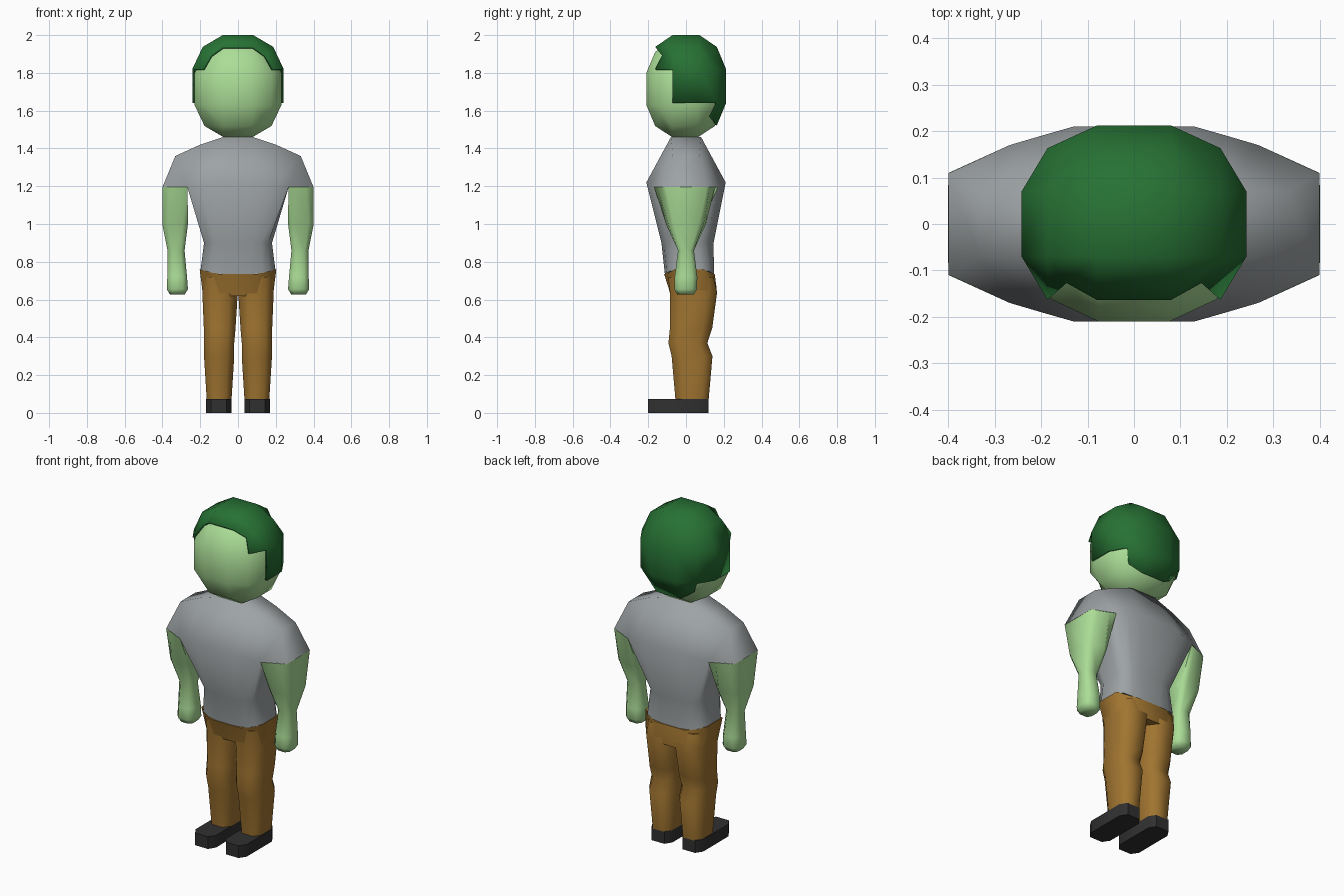
import bpy, bmesh, math

if "Cube" in bpy.data.objects:
    bpy.data.objects.remove(bpy.data.objects["Cube"])


def material(name, rgb):
    m = bpy.data.materials.new(name)
    m.diffuse_color = (*rgb, 1)
    m.use_nodes = True
    m.node_tree.nodes["Principled BSDF"].inputs["Base Color"].default_value = m.diffuse_color
    return m


SKIN = material("green skin", (0.41, 0.73, 0.31))
HAIR = material("dark green hair", (0.02, 0.165, 0.034))
SHIRT = material("grey shirt", (0.34, 0.365, 0.375))
PANTS = material("brown trousers", (0.35, 0.175, 0.03))
SHOE = material("black shoe", (0.03, 0.03, 0.031))


def finish(bm, name, mat, angle=70):
    bmesh.ops.recalc_face_normals(bm, faces=bm.faces)
    me = bpy.data.meshes.new(name)
    bm.to_mesh(me)
    bm.free()
    me.materials.append(mat)
    ob = bpy.data.objects.new(name, me)
    bpy.context.collection.objects.link(ob)
    bpy.ops.object.select_all(action='DESELECT')
    ob.select_set(True)
    bpy.context.view_layer.objects.active = ob
    bpy.ops.object.shade_smooth_by_angle(angle=math.radians(angle))
    return ob


def loft(name, mat, rings, side=1, angle=70):
    """Skin rings of (cx, cy, skew, quarter points (x, y, z)); skew narrows the outer side."""
    bm = bmesh.new()
    loops = []
    for cx, cy, skew, pts in rings:
        hx = max(p[0] for p in pts)
        quads = [(1, 1, pts), (-1, 1, pts[::-1]), (-1, -1, pts), (1, -1, pts[::-1])]
        loops.append([bm.verts.new((side * (cx + sx * x), cy + sy * y * (1 - skew * sx * x / hx), z))
                      for sx, sy, q in quads for x, y, z in q])
    n = len(loops[0])
    for a, b in zip(loops, loops[1:]):
        for i in range(n):
            j = (i + 1) % n
            bm.faces.new((a[i], a[j], b[j], b[i]))
    # Ends are closed by strips running from back to front
    for r in (loops[0], loops[-1]):
        for i in range(n // 2 - 1):
            bm.faces.new((r[i], r[i + 1], r[n - 2 - i], r[n - 1 - i]))
    bmesh.ops.remove_doubles(bm, verts=bm.verts, dist=0.0005)
    return finish(bm, name, mat, angle)


def octagon(z, cx, cy, hx, hy, c=0.55):
    return (cx, cy, 0, [(hx, hy * c, z), (hx * c, hy, z)])


def round_cube(name, mat, centre, half, keep=None):
    """A cube cut 3 x 3 per side and rounded; keep(cell centre) drops unwanted cells."""
    bm = bmesh.new()
    bmesh.ops.create_cube(bm, size=2)
    bmesh.ops.subdivide_edges(bm, edges=bm.edges[:], cuts=2, use_grid_fill=True)
    if keep:
        drop = [f for f in bm.faces if not keep(*f.calc_center_median())]
        bmesh.ops.delete(bm, geom=drop, context='FACES')
    for v in bm.verts:
        extremes = sum(abs(c) > 0.9 for c in v.co)
        r = {1: 1.0, 2: 0.77, 3: 0.6}[extremes]
        for k in range(3):
            u = math.copysign(r, v.co[k]) if abs(v.co[k]) > 0.9 else v.co[k]
            v.co[k] = centre[k] + u * half[k]
    return finish(bm, name, mat, 80)


# Head
round_cube("head", SKIN, (0, -0.005, 1.715), (0.23, 0.205, 0.255))


# Hair: open at the face and below, with sideburns
def hair_cell(x, y, z):
    if y < -0.9 or z < -0.9:
        return False
    if abs(x) > 0.9:
        return z > 0.4 or (z > -0.4 and y > -0.4)
    return True


hair = round_cube("hair", HAIR, (0, 0, 1.73), (0.242, 0.212, 0.27), hair_cell)
shell = hair.modifiers.new("thickness", 'SOLIDIFY')
shell.thickness = 0.012
shell.offset = -1

# Shirt: hem, waist, armpit, sleeve edge, shoulder line
loft("shirt", SHIRT, [
    (0, 0.018, 0, [(0.198, 0.06, 0.757), (0.17, 0.105, 0.75), (0.13, 0.12, 0.74), (0.06, 0.13, 0.735)]),
    (0, 0.008, 0, [(0.18, 0.05, 0.9), (0.16, 0.10, 0.9), (0.12, 0.125, 0.9), (0.07, 0.138, 0.9)]),
    (0, 0, 0, [(0.268, 0.08, 1.195), (0.268, 0.17, 1.195), (0.2, 0.19, 1.205), (0.13, 0.21, 1.22)]),
    (0, 0, 0, [(0.4, 0.11, 1.195), (0.268, 0.17, 1.195), (0.2, 0.19, 1.205), (0.13, 0.21, 1.22)]),
    (0, 0, 0, [(0.332, 0.07, 1.36), (0.332, 0.07, 1.36), (0.2, 0.075, 1.42), (0.08, 0.08, 1.46)]),
])

# Hips
loft("trouser_hips", PANTS, [
    (0, 0.04, 0, [(0.187, 0.07, 0.62), (0.1, 0.122, 0.62)]),
    (0, 0.035, 0, [(0.19, 0.075, 0.66), (0.1, 0.127, 0.66)]),
    (0, 0.018, 0, [(0.203, 0.075, 0.76), (0.1, 0.134, 0.735)]),
])

for side, label in ((1, "right"), (-1, "left")):
    # Arm with a narrow elbow and a blunt hand
    loft(label + "_arm", SKIN, [
        (0.333, 0, 0.21, [(0.066, 0.14, 1.197), (0.03, 0.14, 1.197)]),
        (0.333, 0, 0.1, [(0.068, 0.075, 1.0), (0.04, 0.1, 1.0)]),
        octagon(0.86, 0.328, 0, 0.045, 0.042),
        octagon(0.72, 0.322, 0, 0.052, 0.06),
        octagon(0.655, 0.321, -0.002, 0.056, 0.06),
        octagon(0.628, 0.321, -0.002, 0.04, 0.045),
    ], side)
    # Trouser leg
    loft(label + "_trouser_leg", PANTS, [
        octagon(0.06, 0.1, 0.032, 0.065, 0.087),
        octagon(0.3, 0.1, 0.032, 0.08, 0.108),
        octagon(0.37, 0.1, 0.01, 0.08, 0.103),
        octagon(0.45, 0.097, 0.027, 0.084, 0.112),
        octagon(0.64, 0.095, 0.04, 0.094, 0.125),
        octagon(0.72, 0.095, 0.025, 0.095, 0.12),
    ], side)
    # Shoe
    loft(label + "_shoe", SHOE, [
        (0.102, -0.04, 0, [(0.068, 0.12, z), (0.042, 0.16, z)]) for z in (0, 0.073)
    ], side, 35)
